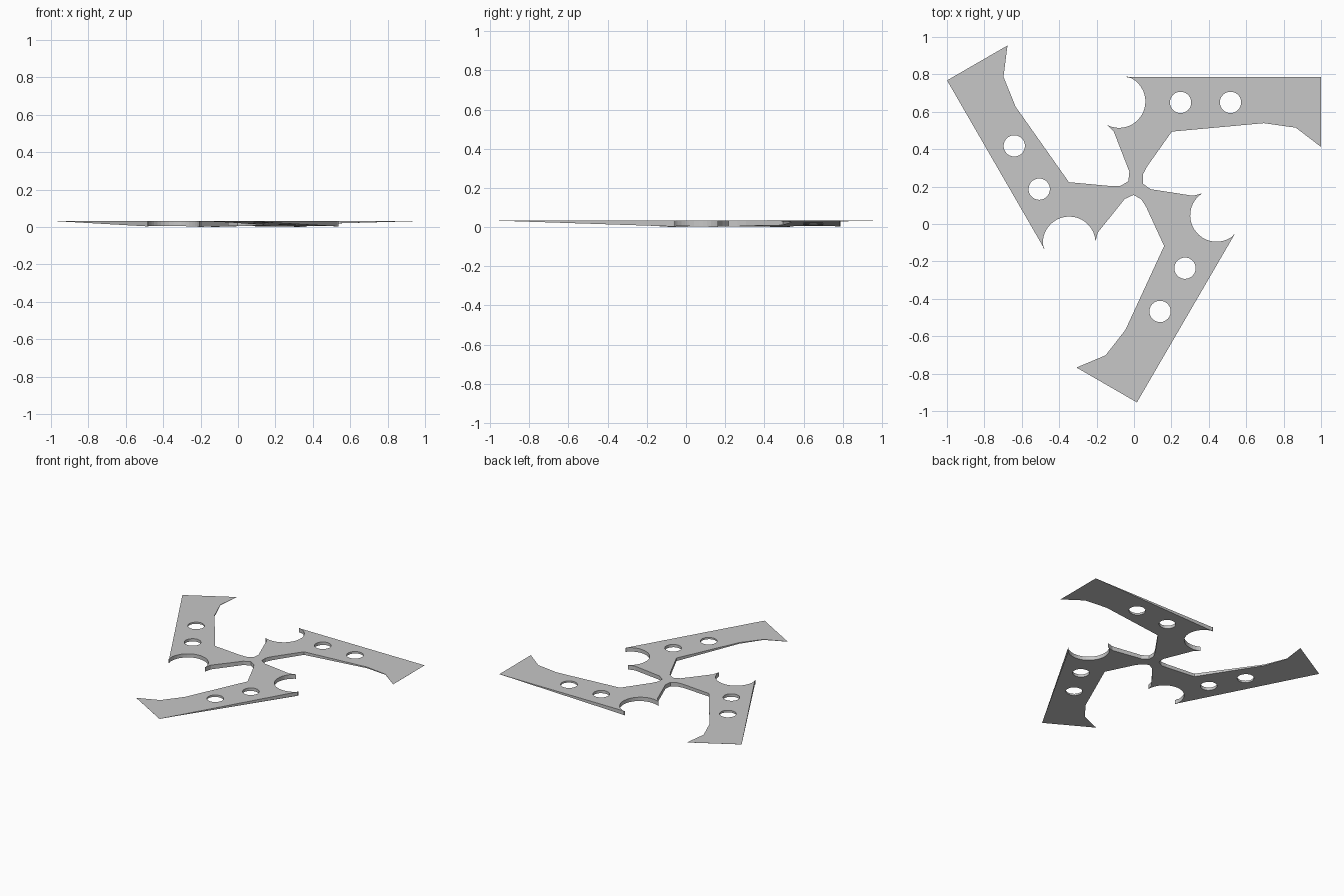
import bpy, bmesh, math
from mathutils import Vector, Matrix

if "Cube" in bpy.data.objects:
    bpy.data.objects.remove(bpy.data.objects["Cube"], do_unlink=True)

TOP = 0.033                      # height of the flat upper face
CENTRE = Vector((0.005, 0.2, 0))  # hub axis
ROOT, TIP = -0.15, 0.994         # ends of the taper along each blade

grey = bpy.data.materials.new("grey metal")
grey.use_nodes = True
colour = (0.57, 0.57, 0.57, 1)
grey.diffuse_color = colour
grey.node_tree.nodes["Principled BSDF"].inputs["Base Color"].default_value = colour


def arc(cx, cy, r, start, end, steps):
    """Points on an arc, angles in degrees."""
    angles = [math.radians(start + (end - start) * i / steps) for i in range(steps + 1)]
    return [(cx + r * math.cos(a), cy + r * math.sin(a)) for a in angles]


# Outline of one blade around the hub axis: inner edge, tip, back, scooped notch, neck
blade = [(0.042, 0.016), (0.042, 0.064), (0.064, 0.106), (0.197, 0.294),
         (0.689, 0.339), (0.86, 0.315), (0.994, 0.213), (0.994, 0.586)]
blade += [(-0.048, 0.586)] + arc(-0.085, 0.455, 0.141, 72, -114, 20)
blade += [(-0.15, 0.331), (-0.113, 0.294), (-0.03, 0.08)]
holes = [arc(x, 0.45, 0.057, 0, 360, 32)[:-1] for x in (0.244, 0.511)]

bm = bmesh.new()
bottom_z = {}


def add_points(points, turn):
    """Place points on the upper face and note the tapered height below each."""
    verts = []
    for x, y in points:
        v = bm.verts.new(turn @ Vector((x, y, 0)) + CENTRE + Vector((0, 0, TOP)))
        t = (x - ROOT) / (TIP - ROOT)
        bottom_z[v] = 0.004 if math.hypot(x, y) < 0.09 else min(TOP * t, TOP - 0.0004)
        verts.append(v)
    return verts


def close_loop(verts):
    return [bm.edges.new((verts[i - 1], verts[i])) for i in range(len(verts))]


# Three blades joined in one outline, with two round holes each
outline, edges = [], []
for i in range(3):
    turn = Matrix.Rotation(math.radians(120 * i), 3, 'Z')
    outline += add_points(blade, turn)
    for hole in holes:
        edges += close_loop(add_points(hole, turn))
edges += close_loop(outline)
bmesh.ops.triangle_fill(bm, edges=edges, use_beauty=True, normal=(0, 0, 1))

# Tapered underside and the walls around the rim and holes
upper_faces = list(bm.faces)
rim = [e for e in bm.edges if len(e.link_faces) == 1]
low = {v: bm.verts.new((v.co.x, v.co.y, z)) for v, z in bottom_z.items()}
for f in upper_faces:
    bm.faces.new([low[v] for v in reversed(f.verts)])
for e in rim:
    a, b = e.verts
    bm.faces.new((a, b, low[b], low[a]))
bmesh.ops.recalc_face_normals(bm, faces=bm.faces)

mesh = bpy.data.meshes.new("three_blade_disc")
bm.to_mesh(mesh)
bm.free()
mesh.materials.append(grey)
obj = bpy.data.objects.new("three_blade_disc", mesh)
bpy.context.collection.objects.link(obj)
